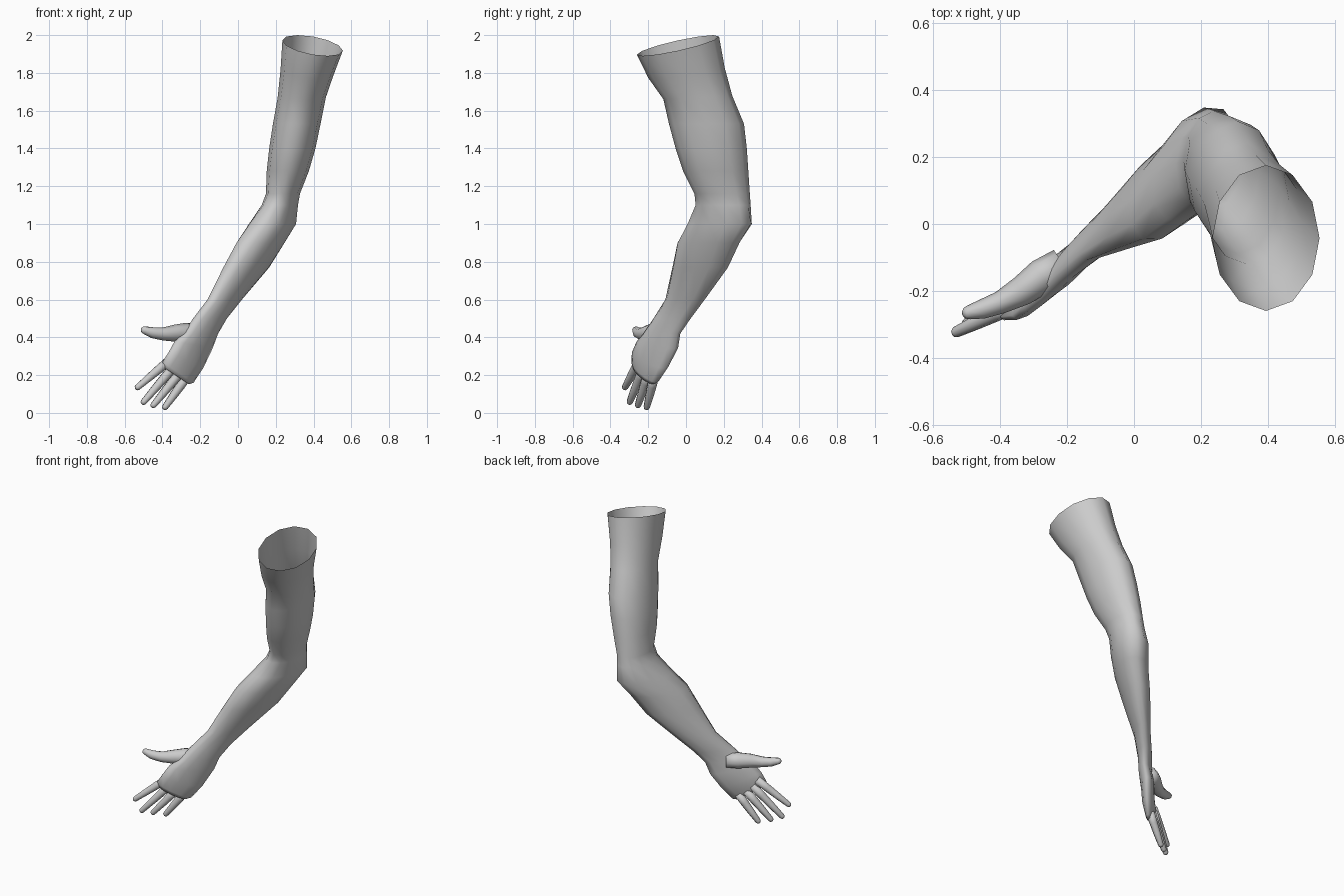
import bpy, bmesh, math
from mathutils import Vector

if "Cube" in bpy.data.objects:
    bpy.data.objects.remove(bpy.data.objects["Cube"])

skin = bpy.data.materials.new("plain grey")
skin.diffuse_color = (0.6, 0.6, 0.6, 1)
skin.use_nodes = True
skin.node_tree.nodes["Principled BSDF"].inputs["Base Color"].default_value = skin.diffuse_color


def loft(name, rings, cap_start, cap_end):
    """Skin a list of equal-length rings of points."""
    bm = bmesh.new()
    loops = [[bm.verts.new(p) for p in ring] for ring in rings]
    n = len(loops[0])
    for a, b in zip(loops, loops[1:]):
        for i in range(n):
            j = (i + 1) % n
            bm.faces.new((a[i], a[j], b[j], b[i]))
    if cap_start:
        bm.faces.new(loops[0])
    if cap_end:
        bm.faces.new(loops[-1])
    bmesh.ops.recalc_face_normals(bm, faces=bm.faces)
    # An open shell still has to face outwards: test one side face
    bm.faces.ensure_lookup_table()
    f = bm.faces[0]
    mid = sum((Vector(p) for p in rings[0]), Vector()) / n
    if f.normal.dot(f.calc_center_median() - mid) < 0:
        bmesh.ops.reverse_faces(bm, faces=bm.faces)
    me = bpy.data.meshes.new(name)
    bm.to_mesh(me)
    bm.free()
    me.materials.append(skin)
    me.polygons.foreach_set("use_smooth", [True] * len(me.polygons))
    ob = bpy.data.objects.new(name, me)
    bpy.context.collection.objects.link(ob)
    return ob


def slice_ring(z, x0, x1, y0, y1, lean=0, sx=0, sy=0, n=12):
    """Skewed ellipse filling an x and y range, tilted by slopes sx, sy."""
    cx, cy, rx, ry = (x0 + x1) / 2, (y0 + y1) / 2, (x1 - x0) / 2, (y1 - y0) / 2
    ph = math.asin(lean) / 2
    pts = []
    for i in range(n):
        t = 2 * math.pi * i / n
        dx, dy = rx * math.cos(t - ph), ry * math.sin(t + ph)
        pts.append((cx + dx, cy + dy, z + sx * dx + sy * dy))
    return pts


def digit(name, path, n=8):
    """Tapered round tube through (x, y, z, radius) points with a domed tip."""
    pts = [Vector(p[:3]) for p in path]
    radii = [p[3] for p in path]
    end = (pts[-1] - pts[-2]).normalized()
    r = radii[-1]
    pts += [pts[-1] + end * r * 0.55, pts[-1] + end * r * 0.85]
    radii += [r * 0.8, r * 0.4]
    rings = []
    for i, p in enumerate(pts):
        d = (pts[min(i + 1, len(pts) - 1)] - pts[max(i - 1, 0)]).normalized()
        u = d.cross(Vector((-0.61, 0.79, 0))).normalized()
        v = d.cross(u)
        rings.append([p + radii[i] * (u * math.cos(2 * math.pi * k / n)
                                      + v * math.sin(2 * math.pi * k / n))
                      for k in range(n)])
    loft(name, rings, True, True)


# Arm from the open shoulder end to the knuckles
arm = [
    (1.945, 0.235, 0.555, -0.26, 0.175, 0, -0.17, 0.22),
    (1.80, 0.225, 0.505, -0.20, 0.205, 0, -0.1, 0.13),
    (1.67, 0.21, 0.465, -0.12, 0.245, 0, 0, 0.05),
    (1.53, 0.185, 0.437, -0.09, 0.307),
    (1.40, 0.165, 0.41, -0.055, 0.322),
    (1.28, 0.152, 0.375, -0.015, 0.33),
    (1.16, 0.148, 0.328, 0.045, 0.338, 0.05),
    (1.10, 0.125, 0.318, 0.05, 0.343, 0.2),
    (1.00, 0.055, 0.31, 0.005, 0.352, 0.4),
    (0.90, -0.012, 0.25, -0.05, 0.288, 0.52),
    (0.77, -0.08, 0.168, -0.075, 0.225, 0.6),
    (0.60, -0.162, 0.022, -0.11, 0.10, 0.72),
    (0.50, -0.238, -0.058, -0.172, 0.025, 0.78),
    (0.42, -0.29, -0.105, -0.225, -0.03, 0.82),
    (0.36, -0.335, -0.135, -0.262, -0.042, 0.84, -0.2),
    (0.28, -0.365, -0.185, -0.287, -0.095, 0.84, -0.5),
    (0.215, -0.40, -0.235, -0.288, -0.145, 0.86, -0.67),
    (0.195, -0.39, -0.26, -0.28, -0.17, 0.88, -0.67),
]
loft("arm_and_palm", [slice_ring(*row) for row in arm], False, True)

# Four fingers: knuckle, tip
fingers = {
    "index_finger": ((-0.355, -0.24, 0.285), (-0.54, -0.327, 0.128)),
    "middle_finger": ((-0.335, -0.22, 0.25), (-0.508, -0.302, 0.048)),
    "ring_finger": ((-0.305, -0.197, 0.215), (-0.455, -0.257, 0.032)),
    "little_finger": ((-0.268, -0.168, 0.195), (-0.392, -0.21, 0.022)),
}
for name, (base, tip) in fingers.items():
    a, b = Vector(base), Vector(tip)
    path = []
    for t, r in ((0, 0.026), (0.3, 0.025), (0.6, 0.022), (0.95, 0.017)):
        path.append((*a.lerp(b, t), r))
    digit(name, path)

# Thumb, swelling into the palm
digit("thumb", [
    (-0.215, -0.115, 0.425, 0.045),
    (-0.275, -0.155, 0.425, 0.052),
    (-0.335, -0.20, 0.422, 0.045),
    (-0.40, -0.235, 0.418, 0.034),
    (-0.455, -0.255, 0.425, 0.029),
    (-0.495, -0.265, 0.438, 0.021),
])
